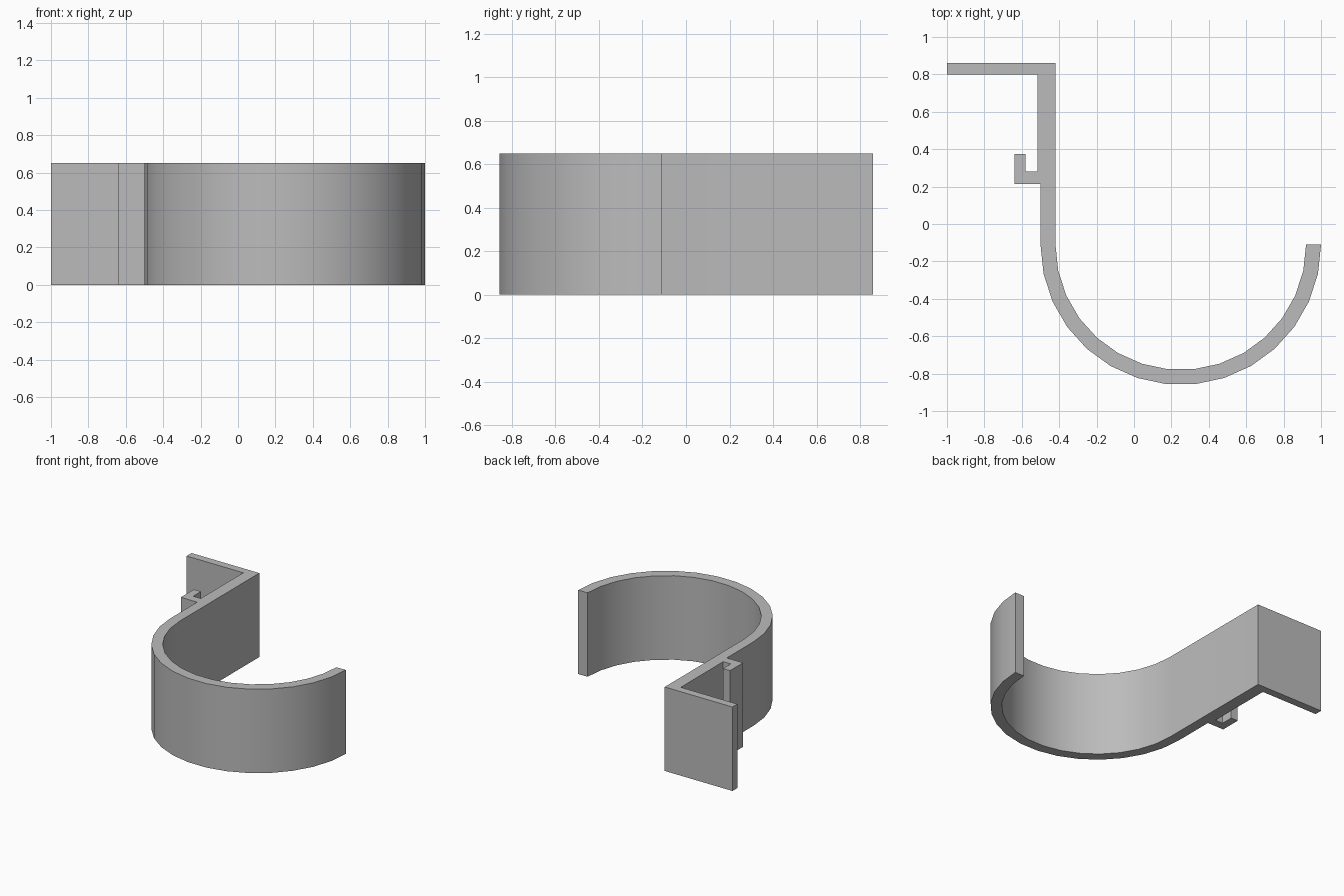
import bpy
import bmesh
from math import cos, sin, radians

cube = bpy.data.objects.get("Cube")
if cube:
    bpy.data.objects.remove(cube, do_unlink=True)

HEIGHT = 0.65
CENTRE_X, CENTRE_Y = 0.25, -0.11
OUTER, INNER = 0.75, 0.67
SEGMENTS = 15


def arc(radius):
    """Half circle below the centre, from the stem round to the free tip."""
    angles = [radians(180 + 180 * i / SEGMENTS) for i in range(SEGMENTS + 1)]
    return [(CENTRE_X + radius * cos(a), CENTRE_Y + radius * sin(a)) for a in angles]


# Mounting flange and the upper stem
flange = [(-0.42, 0.86), (-1.0, 0.86), (-1.0, 0.8), (-0.515, 0.8)]
# Small L-shaped catch on the back of the stem
catch = [(-0.515, 0.28), (-0.58, 0.28), (-0.58, 0.375),
         (-0.64, 0.375), (-0.64, 0.215), (-0.5, 0.215)]
# Curved cradle: outer wall out to the tip, inner wall back to the stem
profile = flange + catch + arc(OUTER) + arc(INNER)[::-1]

# Extrude the closed profile upwards
bm = bmesh.new()
base = bm.faces.new([bm.verts.new((x, y, 0)) for x, y in profile])
result = bmesh.ops.extrude_face_region(bm, geom=[base], use_keep_orig=True)
top = [v for v in result["geom"] if isinstance(v, bmesh.types.BMVert)]
bmesh.ops.translate(bm, verts=top, vec=(0, 0, HEIGHT))
bmesh.ops.recalc_face_normals(bm, faces=bm.faces)
mesh = bpy.data.meshes.new("hook_bracket")
bm.to_mesh(mesh)
bm.free()
hook = bpy.data.objects.new("hook_bracket", mesh)
bpy.context.collection.objects.link(hook)

# Plain grey plastic
grey = bpy.data.materials.new("plain_grey")
grey.use_nodes = True
colour = (0.5, 0.5, 0.5, 1)
grey.diffuse_color = colour
grey.node_tree.nodes["Principled BSDF"].inputs["Base Color"].default_value = colour
mesh.materials.append(grey)

# Smooth the curve, keep the corners crisp
bpy.ops.object.select_all(action="DESELECT")
hook.select_set(True)
bpy.context.view_layer.objects.active = hook
bpy.ops.object.shade_smooth_by_angle(angle=radians(30))
